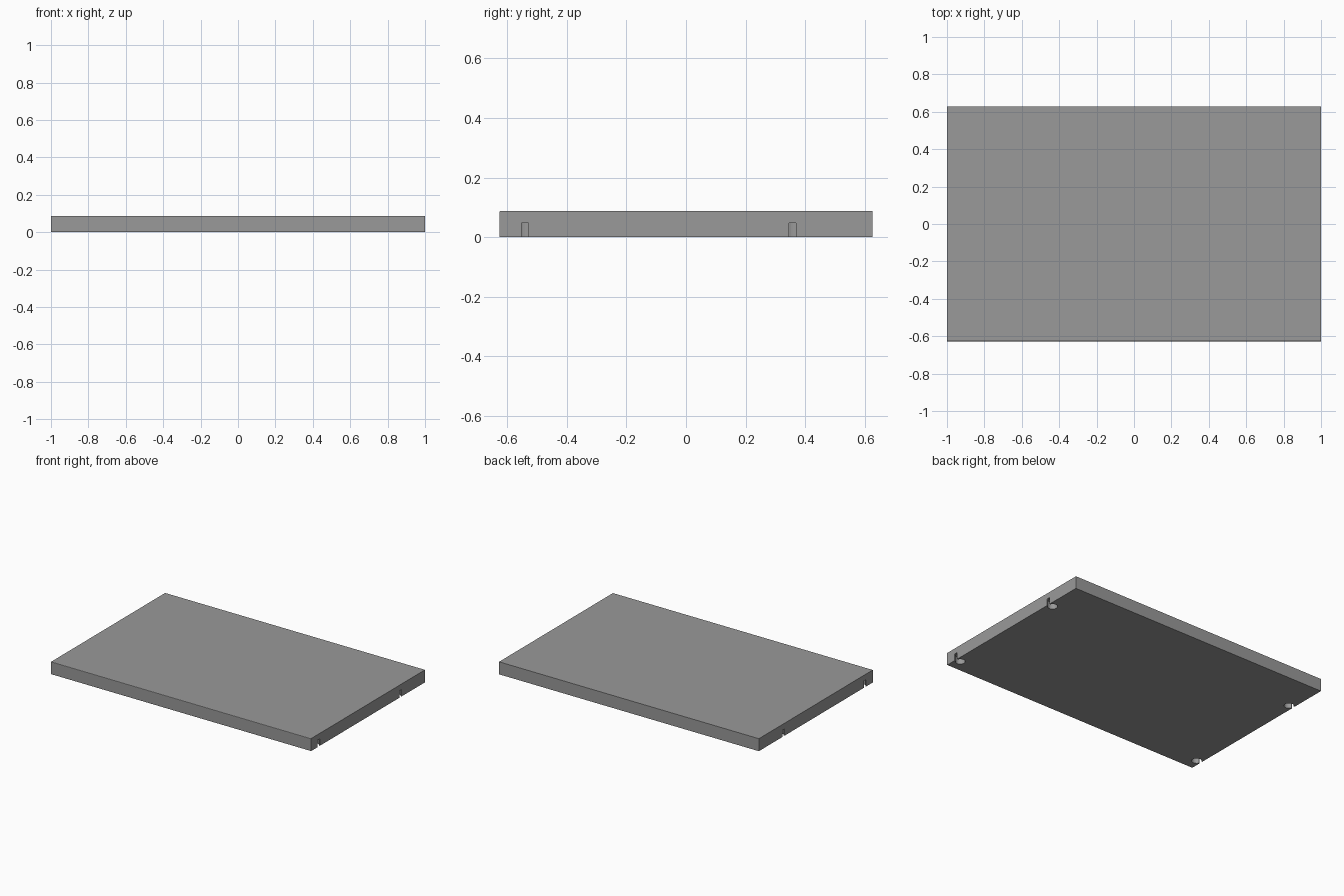
import bpy, bmesh
from mathutils import Matrix

if "Cube" in bpy.data.objects:
    bpy.data.objects.remove(bpy.data.objects["Cube"])

W, D, H = 2.0, 1.254, 0.087
SLOT_H, SLOT_W = 0.048, 0.024
HOLE_R, HOLE_IN = 0.031, 0.035


def make_object(name, bm):
    mesh = bpy.data.meshes.new(name)
    bm.to_mesh(mesh)
    bm.free()
    obj = bpy.data.objects.new(name, mesh)
    bpy.context.collection.objects.link(obj)
    return obj


def add_box(bm, size, centre):
    m = Matrix.Translation(centre) @ Matrix.Diagonal((*size, 1))
    return bmesh.ops.create_cube(bm, size=1, matrix=m)["verts"]


def cut(target, cutter):
    cutter.data.materials.append(grey)
    mod = target.modifiers.new(cutter.name, "BOOLEAN")
    mod.operation = "DIFFERENCE"
    mod.solver = "EXACT"
    mod.object = cutter
    cutter.hide_render = True
    cutter.hide_set(True)


grey = bpy.data.materials.new("dark_grey")
grey.diffuse_color = (0.32, 0.32, 0.32, 1)
grey.use_nodes = True
grey.node_tree.nodes["Principled BSDF"].inputs["Base Color"].default_value = grey.diffuse_color

# shelf board, with its long front edges slightly eased
bm = bmesh.new()
add_box(bm, (W, D, H), (0, 0, H / 2))
front = [e for e in bm.edges
         if all(v.co.y < 0 for v in e.verts) and e.calc_length() > 1]
bmesh.ops.bevel(bm, geom=front, offset=0.003, segments=2, profile=0.5,
                affect="EDGES")
shelf = make_object("shelf_board", bm)
shelf.data.materials.append(grey)

# slots open at the board ends, leading to round pockets for shelf pins
slots, pockets = bmesh.new(), bmesh.new()
for side in (-1, 1):
    for y in (-0.541, 0.358):
        add_box(slots, (HOLE_IN + 0.02, SLOT_W, 2 * SLOT_H),
                (side * (W / 2 - (HOLE_IN - 0.02) / 2), y, 0))
        bmesh.ops.create_cone(
            pockets, cap_ends=True, segments=32, radius1=HOLE_R,
            radius2=HOLE_R, depth=2 * SLOT_H,
            matrix=Matrix.Translation((side * (W / 2 - HOLE_IN), y, 0)))
cut(shelf, make_object("pin_slot_cutter", slots))
cut(shelf, make_object("pin_pocket_cutter", pockets))
